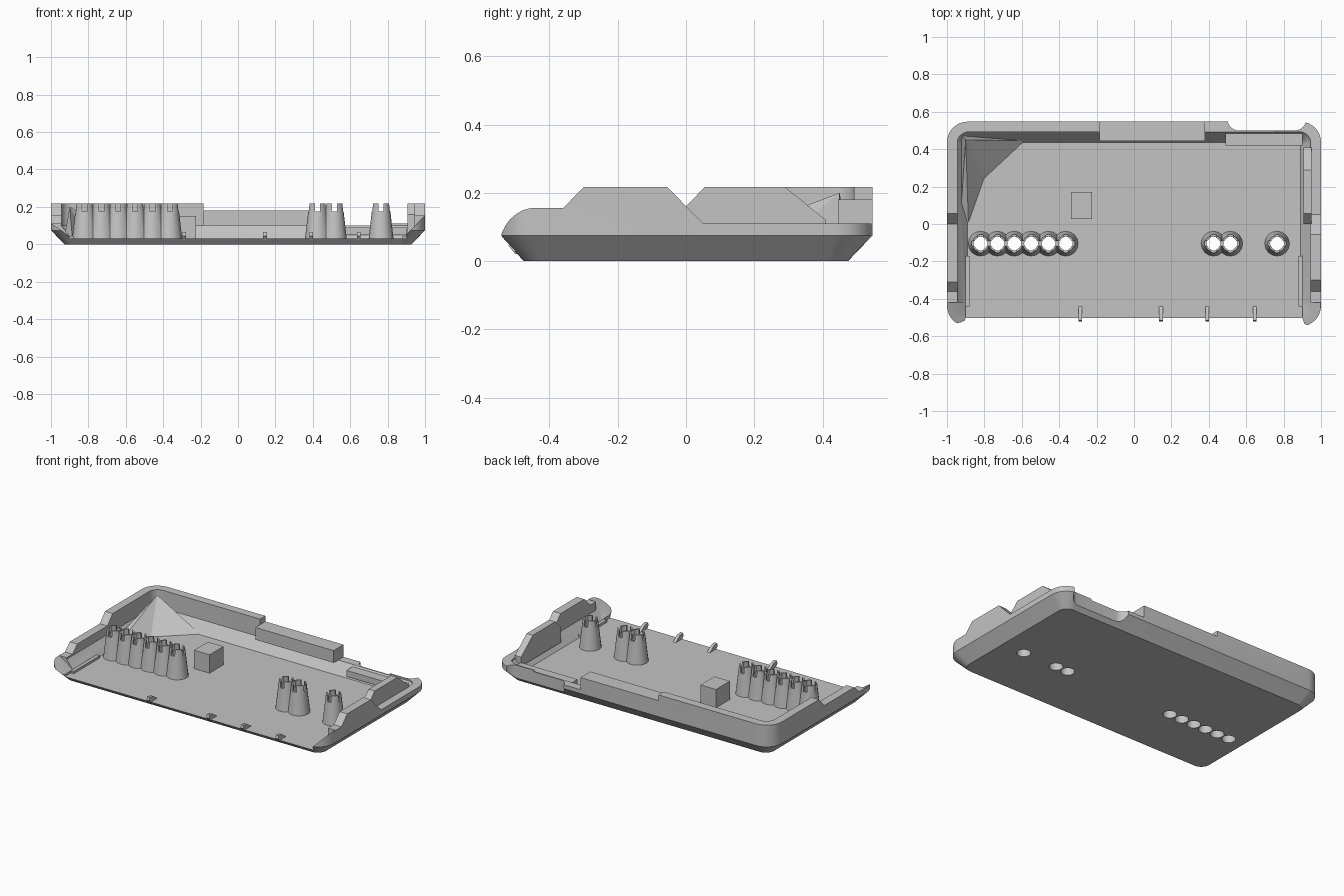
import bpy, bmesh, math

cube = bpy.data.objects.get("Cube")
if cube:
    bpy.data.objects.remove(cube)

grey = bpy.data.materials.new("plain grey")
grey.use_nodes = True
grey.diffuse_color = (0.55, 0.55, 0.55, 1)
grey.node_tree.nodes["Principled BSDF"].inputs["Base Color"].default_value = (0.55, 0.55, 0.55, 1)

FLOOR = 0.03


def make(name, bm):
    bmesh.ops.recalc_face_normals(bm, faces=bm.faces)
    mesh = bpy.data.meshes.new(name)
    bm.to_mesh(mesh)
    bm.free()
    mesh.materials.append(grey)
    obj = bpy.data.objects.new(name, mesh)
    bpy.context.collection.objects.link(obj)
    return obj


def loft(name, rings):
    """Closed solid through matching rings of points."""
    bm = bmesh.new()
    loops = [[bm.verts.new(p) for p in ring] for ring in rings]
    n = len(loops[0])
    for a, b in zip(loops, loops[1:]):
        for i in range(n):
            j = (i + 1) % n
            bm.faces.new((a[i], a[j], b[j], b[i]))
    bm.faces.new(loops[0])
    bm.faces.new(loops[-1])
    return make(name, bm)


def upright_prism(name, z0, z1, outline):
    return loft(name, [[(x, y, z) for x, y in outline] for z in (z0, z1)])


def side_prism(name, x0, x1, profile):
    return loft(name, [[(x, y, z) for y, z in profile] for x in (x0, x1)])


def box(name, x0, x1, y0, y1, z0, z1):
    return upright_prism(name, z0, z1, [(x0, y0), (x1, y0), (x1, y1), (x0, y1)])


def arc(steps=8):
    return [math.pi / 2 * k / steps for k in range(steps + 1)]


def rounded(inset, z, r):
    """Rounded rectangle ring of the case outline."""
    hx, hy = 1 - inset, 0.547 - inset
    ring = []
    for q, (sx, sy) in enumerate([(1, 1), (-1, 1), (-1, -1), (1, -1)]):
        for t in arc():
            a = math.pi / 2 * q + t
            ring.append((sx * (hx - r) + r * math.cos(a), sy * (hy - r) + r * math.sin(a), z))
    return ring


def circle(x, y, z, r, n=16):
    return [(x + r * math.cos(2 * math.pi * i / n), y + r * math.sin(2 * math.pi * i / n), z)
            for i in range(n)]


def boolean(target, tool, operation="DIFFERENCE"):
    mod = target.modifiers.new("bool", "BOOLEAN")
    mod.operation, mod.solver, mod.object = operation, "EXACT", tool
    with bpy.context.temp_override(object=target, active_object=target):
        bpy.ops.object.modifier_apply(modifier=mod.name)
    bpy.data.objects.remove(tool)


def smooth(obj):
    bpy.ops.object.select_all(action="DESELECT")
    obj.select_set(True)
    bpy.context.view_layer.objects.active = obj
    bpy.ops.object.shade_smooth_by_angle(angle=math.radians(25))


# Tray shell with chamfered underside and hollow interior
tray = loft("tray_shell", [rounded(0.072, 0, 0.06), rounded(0, 0.075, 0.11),
                           rounded(0, 0.217, 0.11)])
boolean(tray, loft("cavity", [rounded(0.11, FLOOR, 0.02), rounded(0.055, 0.1, 0.06),
                              rounded(0.055, 0.4, 0.06)]))

# Open front with slanted ends
boolean(tray, upright_prism("front_opening", FLOOR, 0.5, [
    (-0.9, -0.4), (-0.9, -0.5), (-0.93, -0.6), (0.93, -0.6), (0.9, -0.5), (0.9, -0.4)]))


# Stepped tops of the side walls, with rounded front ends
def nose(height):
    return [(-0.55 + 0.1 * (1 - math.cos(a)), 0.075 + (height - 0.075) * math.sin(a))
            for a in arc()]


left_top = nose(0.155) + [(-0.36, 0.155), (-0.3, 0.217), (-0.055, 0.217), (0.05, 0.11), (0.7, 0.11)]
right_top = nose(0.11) + [(-0.36, 0.11), (-0.31, 0.157), (0.0, 0.157), (0.055, 0.217), (0.7, 0.217)]
for side, s, top, edge in (("left", 1, left_top, 0.157), ("right", -1, right_top, 0.112)):
    boolean(tray, side_prism(side + "_cut", s * 0.7, s * 1.2,
                             [(-0.7, 0.075)] + top + [(0.7, 0.5), (-0.7, 0.5)]))
    # Inner slope on the front corner
    wedge = [(0.88, FLOOR), (1.0, edge), (1.0, 0.5), (0.88, 0.5)]
    boolean(tray, loft("wedge", [[(s * x, y, z) for x, z in wedge] for y in (-0.7, -0.42)]))

# Lowered back wall, with an overhanging ledge along the middle
boolean(tray, box("back_step", -0.185, 0.38, 0.3, 0.8, 0.18, 0.5))
boolean(tray, box("back_notch", 0.38, 0.75, 0.3, 0.8, 0.1, 0.5))
boolean(tray, box("back_ledge", -0.185, 0.38, 0.445, 0.52, 0.1, 0.18), "UNION")

# Back recess with flared ends, and the overhanging lip in front of it
boolean(tray, box("recess_lip", 0.49, 0.9, 0.42, 0.52, 0.05, 0.09), "UNION")
recess = [(0.56 - 0.06 * math.cos(t), 0.56 - 0.06 * math.sin(t)) for t in arc()]
recess += [(1.42 - x, y) for x, y in reversed(recess)] + [(0.92, 0.7), (0.5, 0.7)]
boolean(tray, upright_prism("recess_cut", -0.1, 0.5, recess))

# Light tubes in merged groups: notched tapered cones, bored through the floor
TUBE_Y = -0.105
groups = {"right_light_tubes": [-0.82, -0.73, -0.64, -0.55, -0.457, -0.365],
          "left_light_tubes": [0.425, 0.515],
          "end_light_tube": [0.765]}


def cone(name, x):
    return loft(name, [circle(x, TUBE_Y, FLOOR - 0.005, 0.067), circle(x, TUBE_Y, 0.217, 0.045)])


def bore(x):
    return loft("bore", [circle(x, TUBE_Y, z, r) for z, r in
                         ((-0.1, 0.042), (0.1, 0.042), (0.217, 0.035), (0.4, 0.035))])


for name, xs in groups.items():
    tubes = cone(name, xs[0])
    for x in xs[1:]:
        boolean(tubes, cone("next_tube", x), "UNION")
    for x in xs:
        boolean(tray, bore(x))
        boolean(tubes, bore(x))
        boolean(tubes, box("slot", x - 0.013, x + 0.013, -0.3, 0.1, 0.175, 0.4))
    boolean(tubes, box("slot", xs[0] - 0.1, xs[-1] + 0.1, TUBE_Y - 0.013, TUBE_Y + 0.013, 0.175, 0.4))
    smooth(tubes)

# Support block on the floor
box("support_block", -0.337, -0.225, 0.028, 0.172, FLOOR - 0.005, 0.15)

# Raised tongue inside the lowered left wall
side_prism("left_tongue", 0.905, 0.95, [(0.0, 0.06), (0.0, 0.16), (0.055, 0.217),
                                        (0.29, 0.217), (0.41, 0.12), (0.41, 0.06)])

# Front catch pins with sloped tips
for i, x in enumerate((-0.287, 0.145, 0.392, 0.645)):
    side_prism("catch_pin_%d" % (i + 1), x - 0.01, x + 0.01,
               [(-0.5, 0.02), (-0.52, 0.045), (-0.515, 0.065), (-0.48, 0.06),
                (-0.44, FLOOR), (-0.44, 0.02)])

# Low inner side rails
for name, s in (("left_rail", 1), ("right_rail", -1)):
    x0, x1 = sorted((s * 0.88, s * 0.905))
    box(name, x0, x1, -0.44, -0.17, FLOOR - 0.005, 0.045)

# Sloped gusset in the back right corner
bm = bmesh.new()
apex = bm.verts.new((-0.9, 0.45, 0.2))
base = [bm.verts.new((x, y, FLOOR - 0.003)) for x, y in
        [(-0.93, 0.48), (-0.58, 0.445), (-0.8, 0.24), (-0.885, 0.0), (-0.93, 0.0)]]
bm.faces.new(base)
for a, b in zip(base, base[1:] + base[:1]):
    bm.faces.new((a, b, apex))
make("corner_gusset", bm)

smooth(tray)
